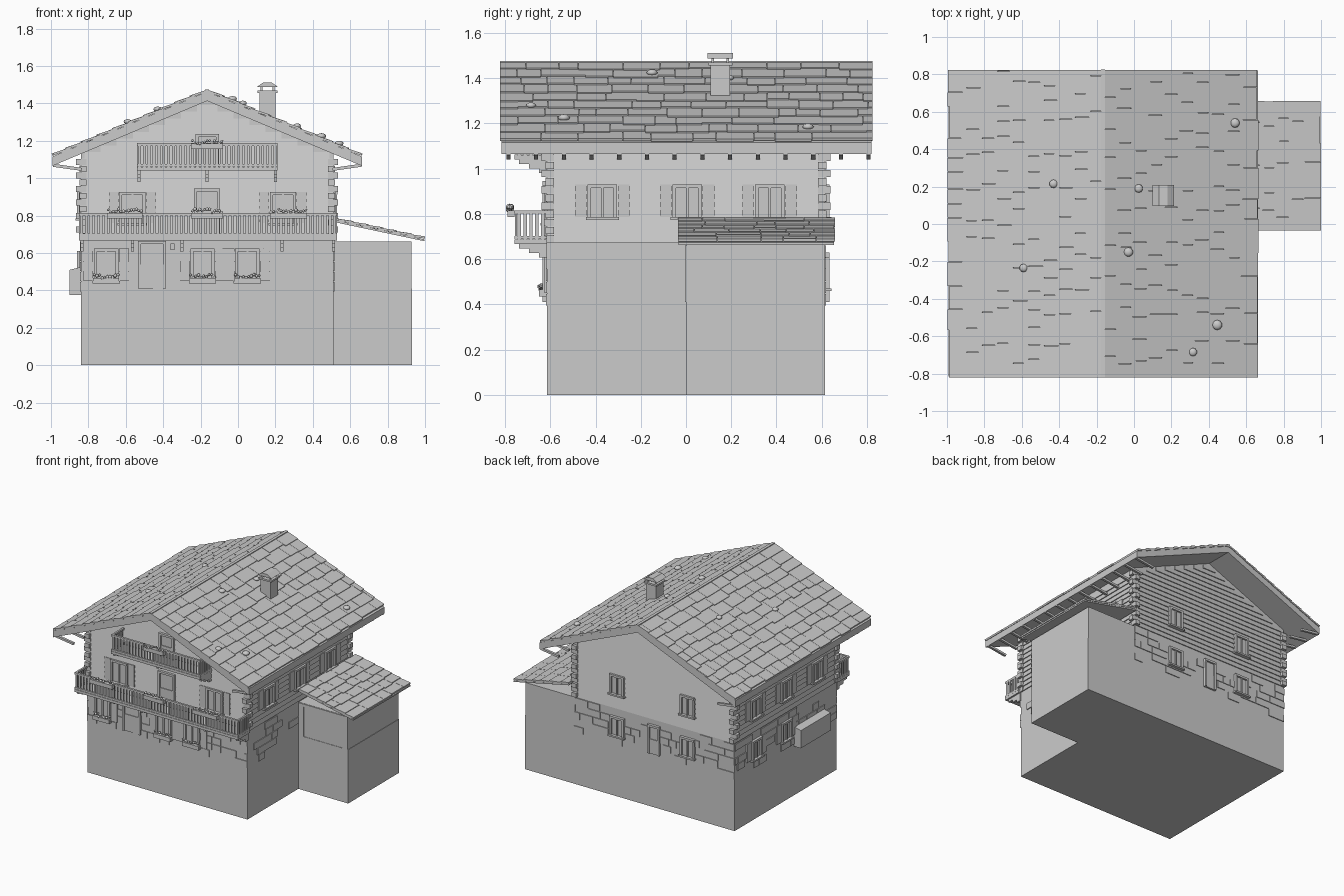
import bpy, bmesh, math, random
from mathutils import Matrix, Vector

random.seed(4)
cube = bpy.data.objects.get("Cube")
if cube:
    bpy.data.objects.remove(cube, do_unlink=True)

grey = bpy.data.materials.new("plain_grey")
grey.use_nodes = True
COLOUR = (0.6, 0.6, 0.6, 1)
grey.diffuse_color = COLOUR
grey.node_tree.nodes["Principled BSDF"].inputs["Base Color"].default_value = COLOUR

parts = {}
RIDGE, PITCH, HALF, DEPTH = -0.165, 0.42, 0.675, 0.614


def mesh(name):
    return parts.setdefault(name, bmesh.new())


def box(name, x0, x1, y0, y1, z0, z1, turn=None):
    m = Matrix.Translation(((x0 + x1) / 2, (y0 + y1) / 2, (z0 + z1) / 2))
    if turn:
        m = m @ Matrix.Rotation(turn, 4, 'Y')
    m = m @ Matrix.Diagonal((abs(x1 - x0), abs(y1 - y0), abs(z1 - z0), 1))
    return bmesh.ops.create_cube(mesh(name), size=1, matrix=m)["verts"]


def prism(name, outline, y0, y1):
    bm = mesh(name)
    face = bm.faces.new([bm.verts.new((x, y0, z)) for x, z in outline])
    out = bmesh.ops.extrude_face_region(bm, geom=[face])["geom"]
    bmesh.ops.translate(bm, verts=[v for v in out if isinstance(v, bmesh.types.BMVert)],
                        vec=(0, y1 - y0, 0))


def on_wall(wall, name, u0, u1, z0, z1, d0, d1):
    """Box on a wall: u runs along it, d stands out from it."""
    if wall in ("front", "back"):
        s = -1 if wall == "front" else 1
        return box(name, u0, u1, s * (DEPTH + d0), s * (DEPTH + d1), z0, z1)
    s = -1 if wall == "left" else 1
    return box(name, RIDGE + s * (HALF + d0), RIDGE + s * (HALF + d1), u0, u1, z0, z1)


def blob(name, centre, r, flat=1.0):
    m = Matrix.Translation(centre) @ Matrix.Diagonal((r, r, r * flat, 1))
    bmesh.ops.create_icosphere(mesh(name), subdivisions=2 if r > 0.02 else 1, radius=1, matrix=m)


# Foundation, ground floor and gabled core
prism("foundation", [(RIDGE - HALF, 0), (RIDGE + HALF, 0), (RIDGE + HALF, 0.41),
                     (RIDGE - HALF, 0.41)], -DEPTH, DEPTH)
prism("house_core", [(RIDGE - HALF, 0.41), (RIDGE + HALF, 0.41), (RIDGE + HALF, 1.13),
                     (RIDGE, 1.415), (RIDGE - HALF, 1.13)], -DEPTH, DEPTH)

# Log courses, each flaring slightly at its lower edge
ROW = 0.036
for i in range(20):
    z = 0.672 + i * ROW
    half = min(HALF, (1.415 - z - ROW) / PITCH)
    if half < 0.04:
        break
    verts = box("log_walls", RIDGE - half, RIDGE + half, -DEPTH, DEPTH, z, z + ROW)
    for v in verts:
        if v.co.z < z + ROW / 2:
            v.co.y += math.copysign(0.007, v.co.y)
            if half == HALF:
                v.co.x += math.copysign(0.007, v.co.x - RIDGE)
    if z < 1.08:
        for sx in (-1, 1):
            for sy in (-1, 1):
                ex, ey = (0.025, 0.008) if i % 2 else (0.008, 0.025)
                cx, cy = RIDGE + sx * HALF, sy * DEPTH
                box("corner_log_ends", cx - sx * 0.03, cx + sx * ex,
                    cy - sy * 0.03, cy + sy * ey, z + 0.002, z + ROW - 0.002)

# Stone facing on the ground floor
for wall in ("front", "back", "left", "right"):
    a, b = (RIDGE - HALF, RIDGE + HALF) if wall in ("front", "back") else (-DEPTH, DEPTH)
    for row in range(5):
        u = a
        while u < b:
            w = min(random.uniform(0.06, 0.14), b - u)
            z = 0.395 + row * 0.054
            if random.random() < 0.55 and not (wall == "right" and u + w > 0):
                on_wall(wall, "wall_stones", u, u + w, z, z + 0.05, -0.004, 0.006)
            u += w + 0.004


def flowers(u0, u1, z, d):
    on_wall("front", "flower_boxes", u0, u1, z, z + 0.03, d, d + 0.03)
    n = int((u1 - u0) / 0.013)
    for i in range(n):
        blob("flowers", (u0 + (i + 0.5) * (u1 - u0) / n, -DEPTH - d - random.uniform(0.01, 0.03),
                         z + random.uniform(0.03, 0.05)), random.uniform(0.007, 0.011))


def window(wall, u, z0, z1, w=0.14, shutters=True, door=False):
    h, t = w / 2, 0.016
    on_wall(wall, "panes", u - h, u + h, z0, z1, 0, 0.008)
    for s in (-1, 1):
        on_wall(wall, "window_frames", u + s * h, u + s * (h - t), z0, z1, 0, 0.02)
        if shutters:
            on_wall(wall, "shutters", u + s * (h + 0.004), u + s * (h + 0.056),
                    z0, z1, 0, 0.011)
    on_wall(wall, "window_frames", u - h, u + h, z1 - t, z1, 0, 0.021)
    if door:
        on_wall(wall, "doors", u - h + t, u + h - t, z0, z0 + (z1 - z0) / 2, 0, 0.013)
    else:
        on_wall(wall, "window_frames", u - 0.005, u + 0.005, z0, z1, 0, 0.016)
        on_wall(wall, "window_sills", u - h - 0.008, u + h + 0.008, z0 - 0.012, z0, 0, 0.03)


# Front openings
for u in (-0.705, -0.19, 0.05):
    window("front", u, 0.45, 0.625, 0.13)
    flowers(u - 0.07, u + 0.07, 0.435, 0.005)
window("front", -0.46, 0.41, 0.665, 0.15, shutters=False, door=True)
for u in (-0.565, 0.24):
    window("front", u, 0.76, 0.925)
window("front", RIDGE, 0.69, 0.945, shutters=False, door=True)
window("front", RIDGE, 1.05, 1.235, 0.125, shutters=False, door=True)
on_wall("front", "lamp", -0.36, -0.34, 0.615, 0.65, 0, 0.03)

# Side and back openings
for u in (-0.37, 0.005, 0.37):
    for wall in ("left", "right"):
        window(wall, u, 0.785, 0.93, 0.13)
for u in (0.0, 0.36):
    window("left", u, 0.47, 0.61, 0.12)
for u in (-0.45, 0.145):
    window("back", u, 0.785, 0.93, 0.12, shutters=False)
    window("back", u, 0.47, 0.61, 0.12, shutters=False)
window("back", RIDGE, 0.41, 0.63, 0.1, shutters=False, door=True)

# Sloping hatch on the left wall
hatch = on_wall("left", "cellar_hatch", -0.46, -0.1, 0.375, 0.525, 0, 0.06)
for v in hatch:
    if v.co.z > 0.5 and v.co.x < RIDGE - HALF - 0.03:
        v.co.z -= 0.015


def balcony(name, x0, x1, z0, z1, supports):
    out = 0.145
    on_wall("front", name, x0, x1, z0, z0 + 0.02, 0, out)
    for z in (z0 + 0.022, z1 - 0.014):
        on_wall("front", name, x0, x1, z, z + 0.014, out - 0.016, out)
        for x in (x0, x1 - 0.014):
            on_wall("front", name, x, x + 0.014, z, z + 0.014, 0, out)
    n = round((x1 - x0) / 0.026)
    for i in range(n):
        x = x0 + (i + 0.5) * (x1 - x0) / n
        on_wall("front", name + "_balusters", x - 0.008, x + 0.008,
                z0 + 0.02, z1 - 0.01, out - 0.011, out - 0.004)
    for x in (x0, x1 - 0.008):
        for i in range(5):
            d = 0.012 + i * 0.026
            on_wall("front", name + "_balusters", x, x + 0.008, z0 + 0.02, z1 - 0.01, d, d + 0.015)
    for x in supports:
        for step, reach in enumerate((0.125, 0.08, 0.035)):
            on_wall("front", name + "_brackets", x - 0.008, x + 0.008,
                    z0 - 0.02 * (step + 1), z0 - 0.02 * step, 0, reach)


balcony("lower_balcony", -0.85, 0.53, 0.667, 0.815, (-0.835, -0.565, -0.3, 0.235, 0.51))
balcony("upper_balcony", -0.54, 0.21, 1.04, 1.187, (-0.53, RIDGE, 0.2))
for a, b in ((-0.7, -0.51), (-0.25, -0.08), (0.17, 0.37)):
    flowers(a, b, 0.785, 0.145)
flowers(-0.25, -0.08, 1.155, 0.145)


def shingles(name, x0, z0, side, slope, run, courses, y0, y1):
    """Overlapping boards of random width, their lower ends lifted."""
    step, angle = run / courses, math.atan(slope)
    for i in range(courses):
        y = y0
        while y < y1 - 0.001:
            w = min(random.uniform(0.07, 0.2), y1 - y)
            end = min(run, (i + 1) * step + random.uniform(-0.012, 0.012))
            start = max(0, i * step - 0.016)
            d = (start + end) / 2
            length = (end - start) / math.cos(angle)
            x, z = x0 + side * d, z0 - slope * d + 0.007
            box(name, x - length / 2, x + length / 2, y, y + w - 0.002, z - 0.006, z + 0.006,
                side * (angle - 0.07))
            y += w


# Main roof: slab, boards, ridge cap, eave struts
RUN, TOP, THICK = 0.828, 1.463, 0.05
EAVE = TOP - PITCH * RUN
prism("roof_slab", [(RIDGE, TOP), (RIDGE + RUN, EAVE), (RIDGE + RUN, EAVE - THICK),
                    (RIDGE, TOP - THICK), (RIDGE - RUN, EAVE - THICK), (RIDGE - RUN, EAVE)],
      -0.815, 0.82)
for side in (-1, 1):
    shingles("roof_boards", RIDGE, TOP, side, PITCH, RUN, 10, -0.822, 0.826)
    for i in range(14):
        y = -0.785 + i * 0.1225
        box("eave_struts", RIDGE + side * 0.67, RIDGE + side * 0.825, y - 0.009, y + 0.009,
            1.05, 1.066, -side * 0.14)
box("ridge_cap", RIDGE - 0.011, RIDGE + 0.011, -0.82, 0.825, 1.455, 1.475)

# Weight stones on the roof
for x, y in ((0.54, 0.54), (-0.43, 0.215), (0.025, 0.19), (-0.03, -0.15),
             (-0.59, -0.235), (0.445, -0.54), (0.315, -0.685)):
    blob("roof_stones", (x, y, TOP + 0.018 - PITCH * abs(x - RIDGE)),
         random.uniform(0.021, 0.028), 0.6)

# Chimney with collar and cap
box("chimney", 0.115, 0.2, 0.108, 0.195, 1.25, 1.46)
box("chimney_collar", 0.105, 0.21, 0.1, 0.205, 1.455, 1.468)
for x in (0.12, 0.185):
    for y in (0.113, 0.18):
        box("chimney_posts", x, x + 0.01, y, y + 0.01, 1.46, 1.49)
cap = box("chimney_cap", 0.1, 0.215, 0.095, 0.208, 1.487, 1.511)
for v in cap:
    if v.co.z > 1.5:
        v.co.x += (0.157 - v.co.x) * 0.6

# Side annex with a framed front panel and lean-to roof
box("annex", RIDGE + HALF, 0.93, 0, DEPTH, 0, 0.41)
box("annex_upper", RIDGE + HALF, 0.927, 0.003, DEPTH, 0.41, 0.662)
for x0, x1, z0, z1 in ((0.515, 0.555, 0.41, 0.66), (0.88, 0.927, 0.41, 0.66),
                       (0.555, 0.88, 0.64, 0.66)):
    box("annex_front_frame", x0, x1, -0.004, 0.004, z0, z1)
prism("annex_roof_slab", [(0.53, 0.773), (0.997, 0.673), (0.997, 0.663), (0.53, 0.762)],
      -0.033, 0.655)
shingles("annex_roof_boards", 0.53, 0.773, 1, 0.214, 0.469, 6, -0.035, 0.66)

# Turn every part into an object
for name, bm in parts.items():
    bmesh.ops.recalc_face_normals(bm, faces=bm.faces)
    data = bpy.data.meshes.new(name)
    if name in ("roof_stones", "flowers"):
        for f in bm.faces:
            f.smooth = True
    bm.to_mesh(data)
    bm.free()
    data.materials.append(grey)
    bpy.context.scene.collection.objects.link(bpy.data.objects.new(name, data))
